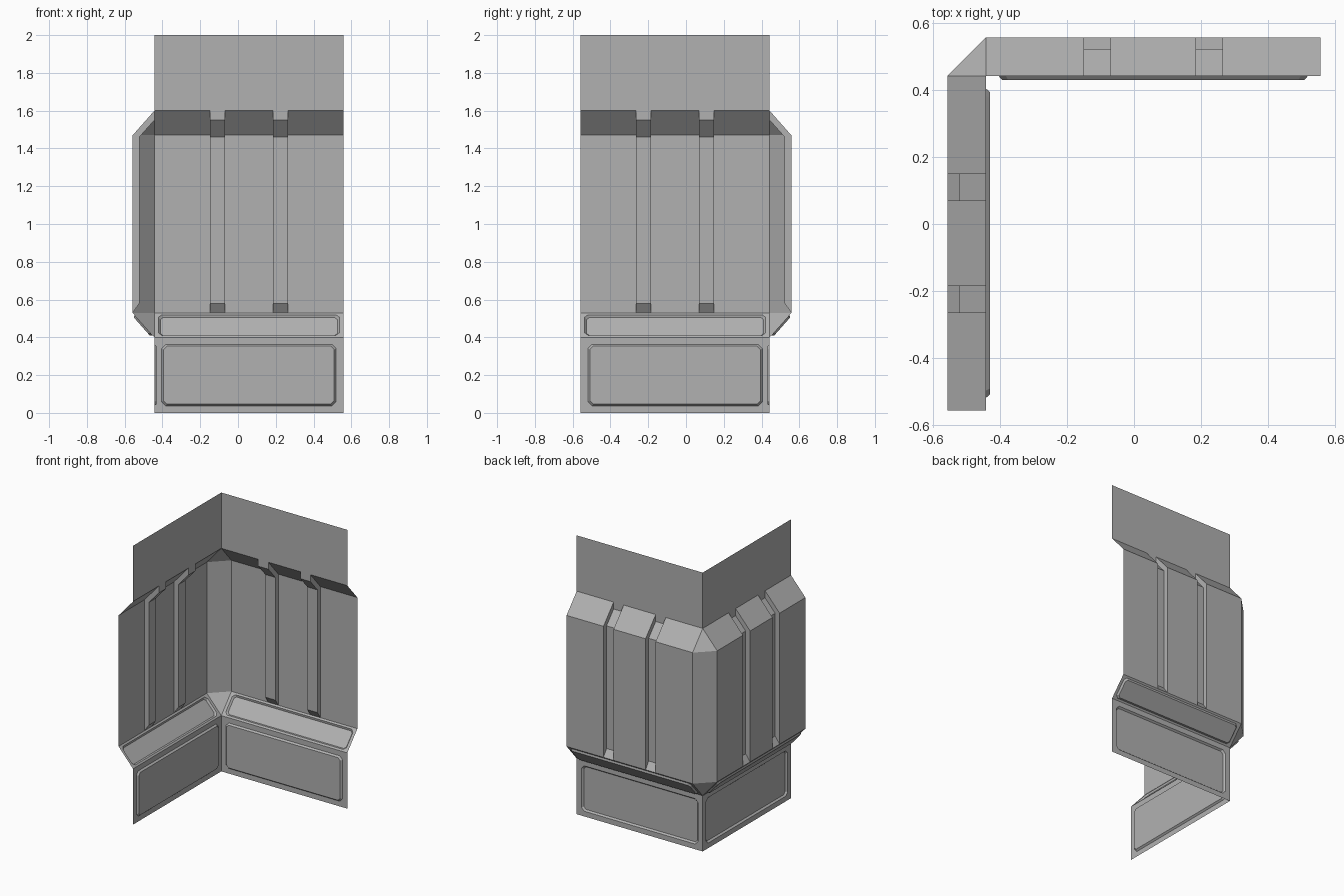
import bpy, bmesh, math
from mathutils import Vector

if "Cube" in bpy.data.objects:
    bpy.data.objects.remove(bpy.data.objects["Cube"])

C, D, G = 0.4425, 0.115, 0.08          # corner position, bulge depth, groove floor depth
Z0, Z1, Z2, Z3 = 0.40, 0.53, 1.47, 1.60  # slope heights
GROOVES = [(0.293, 0.373), (0.627, 0.707)]

# Dark grey wall colour
GREY = bpy.data.materials.new("dark_grey")
GREY.diffuse_color = (0.44, 0.44, 0.44, 1)
GREY.use_nodes = True
GREY.node_tree.nodes["Principled BSDF"].inputs["Base Color"].default_value = GREY.diffuse_color


def back(s, d, z):                      # s along wall from corner, d outward
    return Vector((-C + s, C + d, z))


def left(s, d, z):                      # same wall mirrored across the diagonal
    p = back(s, d, z)
    return Vector((-p.y, -p.x, z))


def sheet(name, faces):
    """Make one flat-shaded sheet whose faces look into the room."""
    bm = bmesh.new()
    for f in faces:
        bm.faces.new([bm.verts.new(p) for p in f])
    bmesh.ops.remove_doubles(bm, verts=bm.verts, dist=1e-4)
    bmesh.ops.recalc_face_normals(bm, faces=bm.faces)
    bm.normal_update()
    if sum(f.normal.dot(Vector((1, -1, 0))) * f.calc_area() for f in bm.faces) < 0:
        bmesh.ops.reverse_faces(bm, faces=bm.faces)
    me = bpy.data.meshes.new(name)
    bm.to_mesh(me)
    bm.free()
    me.materials.append(GREY)
    ob = bpy.data.objects.new(name, me)
    bpy.context.collection.objects.link(ob)


def octagon(s0, s1, t0, t1, c):
    return [(s0 + c, t0), (s1 - c, t0), (s1, t0 + c), (s1, t1 - c),
            (s1 - c, t1), (s0 + c, t1), (s0, t1 - c), (s0, t0 + c)]


def panel(name, wall, a, b, ms, mt, cut, depth, inset=0.01):
    """Strip between profile points a and b with an embossed chamfered panel."""
    L = math.dist(a, b)
    u = ((b[0] - a[0]) / L, (b[1] - a[1]) / L)

    def P(st, h=0.0):
        s, t = st
        return wall(s, a[0] + u[0] * t + u[1] * h, a[1] + u[1] * t - u[0] * h)

    rect = [P(q) for q in ((0, 0), (1, 0), (1, L), (0, L))]
    o = [P(q) for q in octagon(ms, 1 - ms, mt, L - mt, cut)]
    i = [P(q, depth) for q in octagon(ms + inset, 1 - ms - inset, mt + inset,
                                      L - mt - inset, cut - inset * 0.4)]
    faces = [i]
    for k in range(4):
        n = (k + 1) % 4
        faces.append([rect[k], rect[n], o[2 * k + 1], o[2 * k]])
        faces.append([rect[n], o[(2 * k + 2) % 8], o[2 * k + 1]])
    for k in range(8):
        n = (k + 1) % 8
        faces.append([o[k], o[n], i[n], i[k]])
    sheet(name, faces)


def ribbed(name, wall):
    """Bulged middle section with two vertical grooves."""
    main = [(D, Z1), (D, Z2), (0, Z3)]
    floor = [(D, Z1), (G, 0.58), (G, 1.46), (0, 1.55), (0, Z3)]
    faces = []

    def strip(s0, s1, prof):
        for p, q in zip(prof, prof[1:]):
            faces.append([wall(s0, *p), wall(s1, *p), wall(s1, *q), wall(s0, *q)])

    edges = [0] + [s for g in GROOVES for s in g] + [1]
    for k in range(5):
        strip(edges[k], edges[k + 1], floor if k % 2 else main)
    for s in edges[1:-1]:
        faces.append([wall(s, *p) for p in (main[0], main[1], floor[2], floor[1])])
        faces.append([wall(s, *p) for p in (main[1], main[2], floor[3], floor[2])])
    sheet(name, faces)


# Two walls
for side, wall in (("back", back), ("left", left)):
    panel(side + "_base_panel", wall, (0, 0), (0, Z0), 0.038, 0.037, 0.022, -0.012)
    panel(side + "_sloped_panel", wall, (0, Z0), (D, Z1), 0.021, 0.014, 0.018, 0.012)
    ribbed(side + "_ribbed_wall", wall)
    sheet(side + "_upper_wall", [[wall(0, 0, Z3), wall(1, 0, Z3), wall(1, 0, 2), wall(0, 0, 2)]])

# Diagonal corner piece
sheet("corner_chamfer", [
    [back(0, 0, Z0), back(0, D, Z1), left(0, D, Z1)],
    [back(0, D, Z1), back(0, D, Z2), left(0, D, Z2), left(0, D, Z1)],
    [back(0, D, Z2), back(0, 0, Z3), left(0, D, Z2)]])
